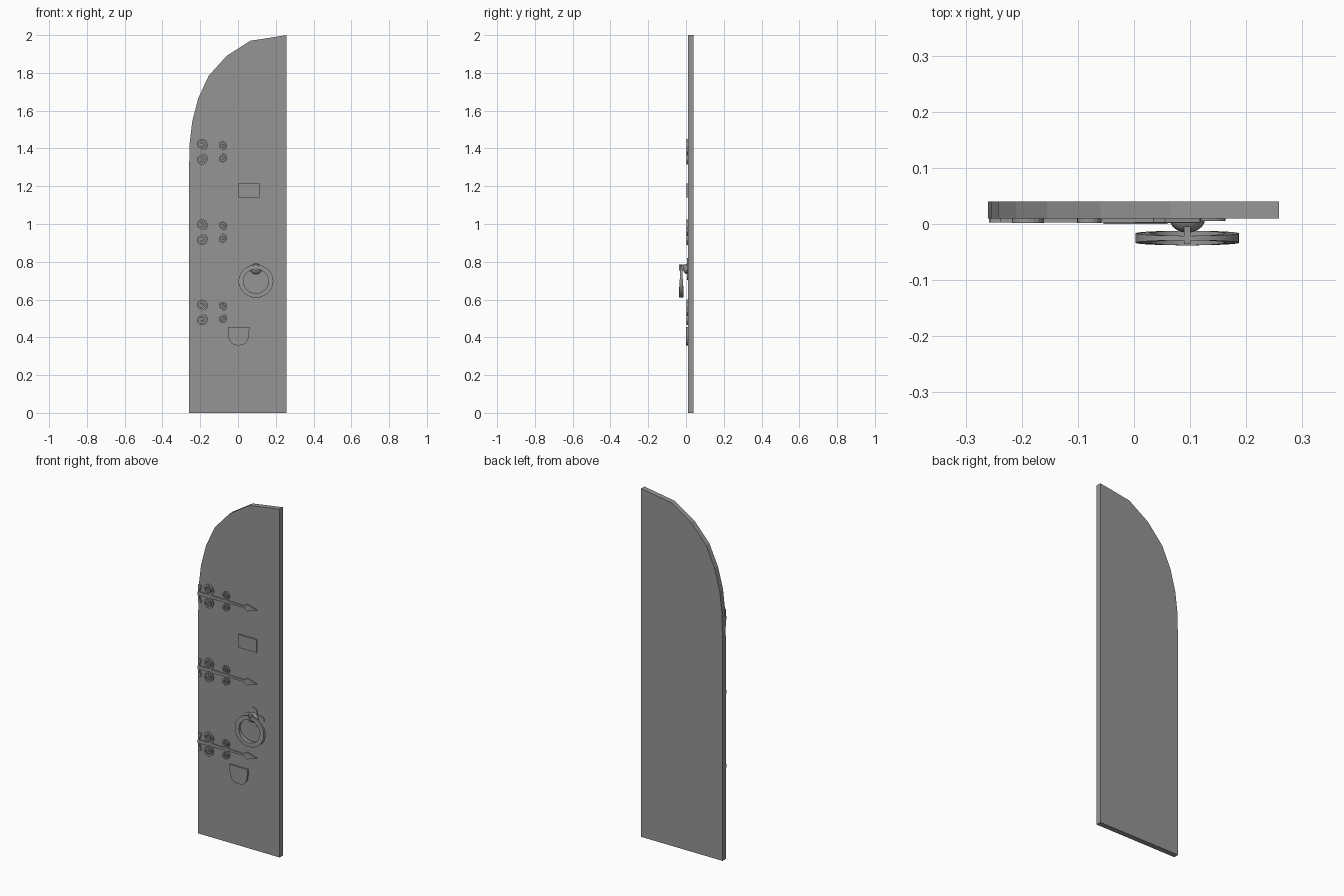
import bpy, bmesh
from math import pi, sin, cos
from mathutils import Vector

cube = bpy.data.objects.get("Cube")
if cube:
    bpy.data.objects.remove(cube, do_unlink=True)

grey = bpy.data.materials.new("plain grey")
grey.use_nodes = True
COLOUR = (0.3, 0.3, 0.3, 1)
grey.diffuse_color = COLOUR
grey.node_tree.nodes["Principled BSDF"].inputs["Base Color"].default_value = COLOUR

FACE = 0.01      # front surface of the door leaf
IRON = 0.003     # front surface of the flat ironwork


def finish(name, bm, smooth=False):
    bmesh.ops.recalc_face_normals(bm, faces=bm.faces)
    mesh = bpy.data.meshes.new(name)
    bm.to_mesh(mesh)
    bm.free()
    mesh.materials.append(grey)
    ob = bpy.data.objects.new(name, mesh)
    bpy.context.collection.objects.link(ob)
    if smooth:
        bpy.ops.object.select_all(action="DESELECT")
        ob.select_set(True)
        bpy.context.view_layer.objects.active = ob
        bpy.ops.object.shade_smooth_by_angle(angle=pi / 5)
    return ob


def add_prism(bm, outline, front, back):
    """Extrude an x-z outline from front to back."""
    face = bm.faces.new([bm.verts.new((x, front, z)) for x, z in outline])
    new = bmesh.ops.extrude_face_region(bm, geom=[face], use_keep_orig=True)["geom"]
    verts = [v for v in new if isinstance(v, bmesh.types.BMVert)]
    bmesh.ops.translate(bm, verts=verts, vec=(0, back - front, 0))


def plate(name, outline, front=IRON, back=FACE):
    bm = bmesh.new()
    add_prism(bm, outline, front, back)
    return finish(name, bm)


def spiral(cx, cz, radius, width, side):
    """Outline of a coiled strip, starting at the strap and winding inward."""
    outer, inner = [], []
    steps, turns = 26, 1.6
    for i in range(steps + 1):
        t = i / steps
        a = -pi / 2 + t * turns * 2 * pi
        r = radius * (1 - 0.72 * t)
        for side_list, rr in ((outer, r), (inner, max(r - width, 0.001))):
            side_list.append((cx + rr * cos(a), cz + side * rr * sin(a)))
    return outer + inner[::-1]


# Door leaf with a quarter-arch top
plate("door_leaf", [(0.258, 0), (0.258, 2), (0.065, 1.97), (-0.06, 1.89),
                    (-0.155, 1.785), (-0.21, 1.667), (-0.242, 1.545),
                    (-0.255, 1.435), (-0.26, 1.27), (-0.26, 0)], FACE, 0.04)

# Three strap hinges with scrolls and spear tips
for label, z in (("upper", 1.382), ("middle", 0.957), ("lower", 0.532)):
    bm = bmesh.new()
    half = [(-0.258, 0.011), (0.035, 0.005), (0.055, 0.02)]
    strap = half + [(0.118, 0)] + [(x, -h) for x, h in half[::-1]]
    add_prism(bm, [(x, z + h) for x, h in strap], IRON, FACE)
    for side in (-1, 1):
        add_prism(bm, spiral(-0.193, z + side * 0.039, 0.037, 0.01, side), IRON - 0.001, FACE)
        add_prism(bm, spiral(-0.083, z + side * 0.034, 0.028, 0.008, side), IRON - 0.001, FACE)
        # curled ends beside the hinge edge
        curl = [(-0.257, 0.01), (-0.257, 0.05), (-0.238, 0.05), (-0.238, 0.034),
                (-0.244, 0.034), (-0.248, 0.01)]
        add_prism(bm, [(x, z + side * h) for x, h in curl], IRON, FACE)
    finish(label + "_hinge", bm)

# Letter plate
plate("letter_plate", [(0.0, 1.14), (0.115, 1.14), (0.115, 1.215), (0.0, 1.215)], 0.002)

# Rounded shield over the keyhole
shield = [(0.003 + 0.056 * cos(a) ** 0.7, 0.425 - 0.068 * sin(a))
          for a in [i * pi / 12 for i in range(6)]]
shield = [(0.06, 0.455)] + shield + [(0.003, 0.357)]
shield += [(0.006 - x, z) for x, z in shield[-2::-1]]
plate("keyhole_shield", shield, 0.0)

# Lobed back plate behind the ring handle
KX, KZ = 0.095, 0.762
lobes = []
for i in range(48):
    a = i * 2 * pi / 48
    r = 0.034 + 0.034 * abs(cos(2 * a)) ** 1.5
    lobes.append((KX + r * cos(a), KZ + 0.85 * r * sin(a)))
plate("handle_back_plate", lobes, 0.005)

# Domed knob
bm = bmesh.new()
bmesh.ops.create_uvsphere(bm, u_segments=20, v_segments=12, radius=0.032)
bmesh.ops.scale(bm, verts=bm.verts, vec=(1, 0.8, 0.9))
bmesh.ops.translate(bm, verts=bm.verts, vec=(KX, FACE, KZ))
finish("handle_knob", bm, True)

# Small peg that carries the ring
plate("handle_peg", [(KX - 0.006, 0.755), (KX + 0.006, 0.755),
                     (KX + 0.006, 0.785), (KX - 0.006, 0.785)], -0.036, 0.0)

# Ring handle, deeper at the bottom than at the top
bm = bmesh.new()
rings = []
SEG = 40
for i in range(SEG):
    a = i * 2 * pi / SEG
    depth = 0.0085 - 0.0045 * sin(a)
    section = []
    for r, s in ((0.092, -1), (0.092, 1), (0.067, 1), (0.067, -1)):
        section.append(bm.verts.new(Vector((KX + r * cos(a), -0.025 + s * depth,
                                            0.697 + 0.95 * r * sin(a)))))
    rings.append(section)
for i in range(SEG):
    p, q = rings[i], rings[(i + 1) % SEG]
    for j in range(4):
        k = (j + 1) % 4
        bm.faces.new((p[j], p[k], q[k], q[j]))
finish("ring_handle", bm, True)
